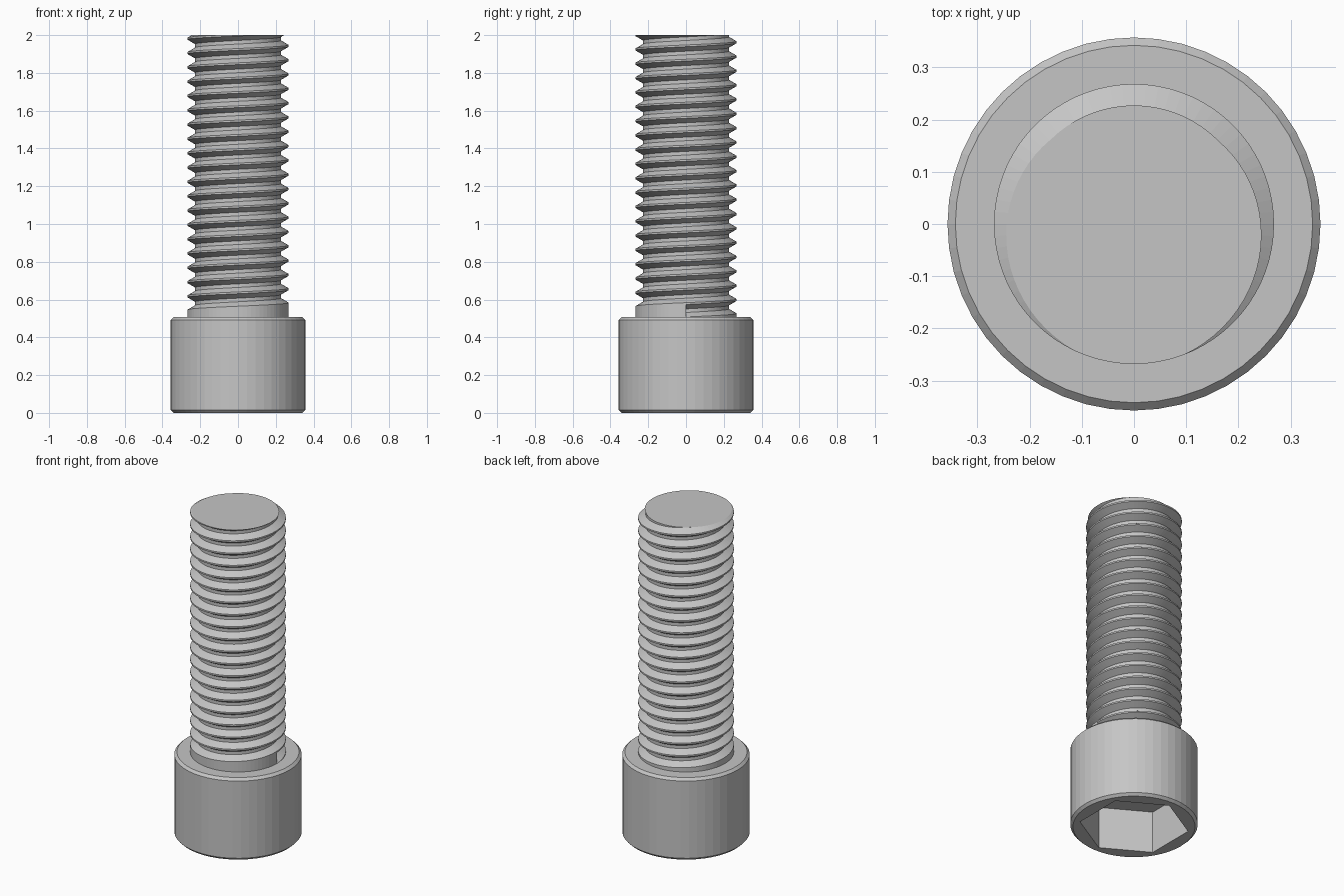
import bpy
import bmesh
from math import cos, sin, pi, radians
from mathutils import Vector

old = bpy.data.objects.get("Cube")
if old:
    bpy.data.objects.remove(old, do_unlink=True)

HEIGHT, HEAD_TOP = 2.0, 0.507
HEAD_R, CHAMFER, HEAD_SIDES = 0.357, 0.015, 48
SOCKET_R, SOCKET_DEPTH = 0.307, 0.26
MAJOR_R, MINOR_R = 0.268, 0.227
PITCH, STEPS, TURNS = 0.0758, 72, 21
GROOVE_START = 0.541

steel = bpy.data.materials.new("steel_grey")
steel.use_nodes = True
grey = (0.56, 0.56, 0.56, 1)
steel.diffuse_color = grey
steel.node_tree.nodes["Principled BSDF"].inputs["Base Color"].default_value = grey


def finish(bm, name):
    mesh = bpy.data.meshes.new(name)
    bm.to_mesh(mesh)
    bm.free()
    mesh.materials.append(steel)
    obj = bpy.data.objects.new(name, mesh)
    bpy.context.collection.objects.link(obj)
    return obj


def ring(bm, radius, z, sides, turn=0.0):
    return [bm.verts.new((radius * cos(turn + 2 * pi * i / sides),
                          radius * sin(turn + 2 * pi * i / sides), z))
            for i in range(sides)]


def bridge(bm, low, high):
    n = len(low)
    for i in range(n):
        j = (i + 1) % n
        bm.faces.new((low[i], low[j], high[j], high[i]))


def loop_edges(bm, loop):
    return [bm.edges.get((v, loop[i - 1])) for i, v in enumerate(loop)]


# Cylindrical head with chamfered rims and a hexagonal socket underneath
bm = bmesh.new()
profile = [(HEAD_R - CHAMFER, 0), (HEAD_R, CHAMFER),
           (HEAD_R, HEAD_TOP - CHAMFER), (HEAD_R - CHAMFER, HEAD_TOP)]
rings = [ring(bm, r, z, HEAD_SIDES) for r, z in profile]
for low, high in zip(rings, rings[1:]):
    bridge(bm, low, high)
bm.faces.new(rings[-1])
mouth = ring(bm, SOCKET_R, 0, 6, radians(30))
floor = ring(bm, SOCKET_R, SOCKET_DEPTH, 6, radians(30))
bridge(bm, mouth, floor)
bm.faces.new(floor)
bmesh.ops.triangle_fill(bm, use_beauty=True, normal=Vector((0, 0, -1)),
                        edges=loop_edges(bm, rings[0]) + loop_edges(bm, mouth))
bmesh.ops.recalc_face_normals(bm, faces=bm.faces[:])
finish(bm, "socket_head")

# Threaded shank: a trapezoid groove winding upward from an abrupt start
bm = bmesh.new()
groove = [(MAJOR_R, -PITCH * 7 / 16), (MINOR_R, -PITCH / 8),
          (MINOR_R, PITCH / 8), (MAJOR_R, PITCH * 7 / 16)]
rows = []
for k in range(TURNS * STEPS + 1):
    a = 2 * pi * (k % STEPS) / STEPS
    centre = GROOVE_START + PITCH * k / STEPS
    rows.append([bm.verts.new((r * cos(a), r * sin(a), centre + dz))
                 for r, dz in groove])
for k in range(TURNS * STEPS):
    here, ahead = rows[k], rows[k + 1]
    for j in range(3):
        bm.faces.new((here[j], ahead[j], ahead[j + 1], here[j + 1]))
    # Narrow crest joining this turn to the one above
    if k + 1 + STEPS < len(rows):
        bm.faces.new((here[3], ahead[3], rows[k + 1 + STEPS][0], rows[k + STEPS][0]))

# Wall closing the start of the groove
bm.faces.new((rows[0][1], rows[0][2], rows[0][3], rows[0][0]))

# Plain neck below the first turn, sunk slightly into the head
neck = ring(bm, MAJOR_R, HEAD_TOP - 0.01, STEPS)
for k in range(STEPS):
    bm.faces.new((neck[k], neck[(k + 1) % STEPS], rows[k + 1][0], rows[k][0]))

# Cut the thread square at the tip and cap it
cut = bmesh.ops.bisect_plane(bm, geom=bm.verts[:] + bm.edges[:] + bm.faces[:],
                             plane_co=(0, 0, HEIGHT), plane_no=(0, 0, 1),
                             clear_outer=True)
rim = [e for e in cut["geom_cut"] if isinstance(e, bmesh.types.BMEdge)]
cap = bmesh.ops.edgeloop_fill(bm, edges=rim)["faces"]
for face in cap:
    face.normal_update()
    if face.normal.z < 0:
        face.normal_flip()
finish(bm, "threaded_shank")
